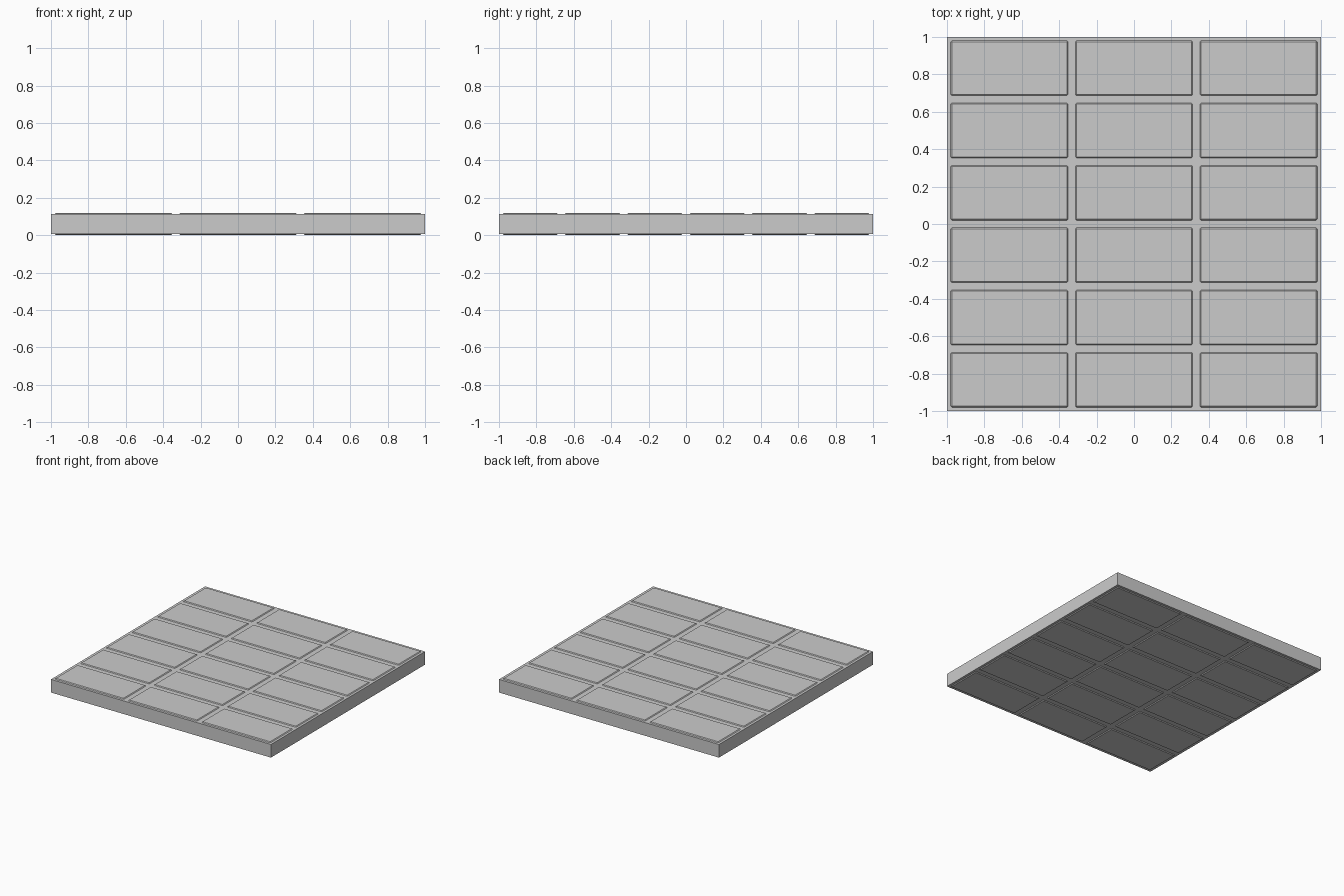
import bpy

if "Cube" in bpy.data.objects:
    bpy.data.objects.remove(bpy.data.objects["Cube"])

COLS, ROWS = 3, 6
HEIGHT = 0.12
LIP = 0.006      # how far bricks stand proud of the mortar slab
GAP = 0.018      # margin around each brick in its cell


def box(name, centre, size):
    bpy.ops.mesh.primitive_cube_add(size=1, location=centre)
    ob = bpy.context.object
    ob.name = name
    ob.scale = size
    bpy.ops.object.transform_apply(location=False, rotation=False, scale=True)
    return ob


# Mortar slab
box("mortar_slab", (0, 0, HEIGHT / 2), (2, 2, HEIGHT - 2 * LIP))

# Grid of bevelled bricks, proud on top and bottom
cw, cd = 2 / COLS, 2 / ROWS
for i in range(COLS):
    for j in range(ROWS):
        brick = box(f"brick_{i}_{j}",
                    (-1 + (i + 0.5) * cw, -1 + (j + 0.5) * cd, HEIGHT / 2),
                    (cw - 2 * GAP, cd - 2 * GAP, HEIGHT))
        bevel = brick.modifiers.new("edge_bevel", 'BEVEL')
        bevel.width = 0.008
        bevel.segments = 1
